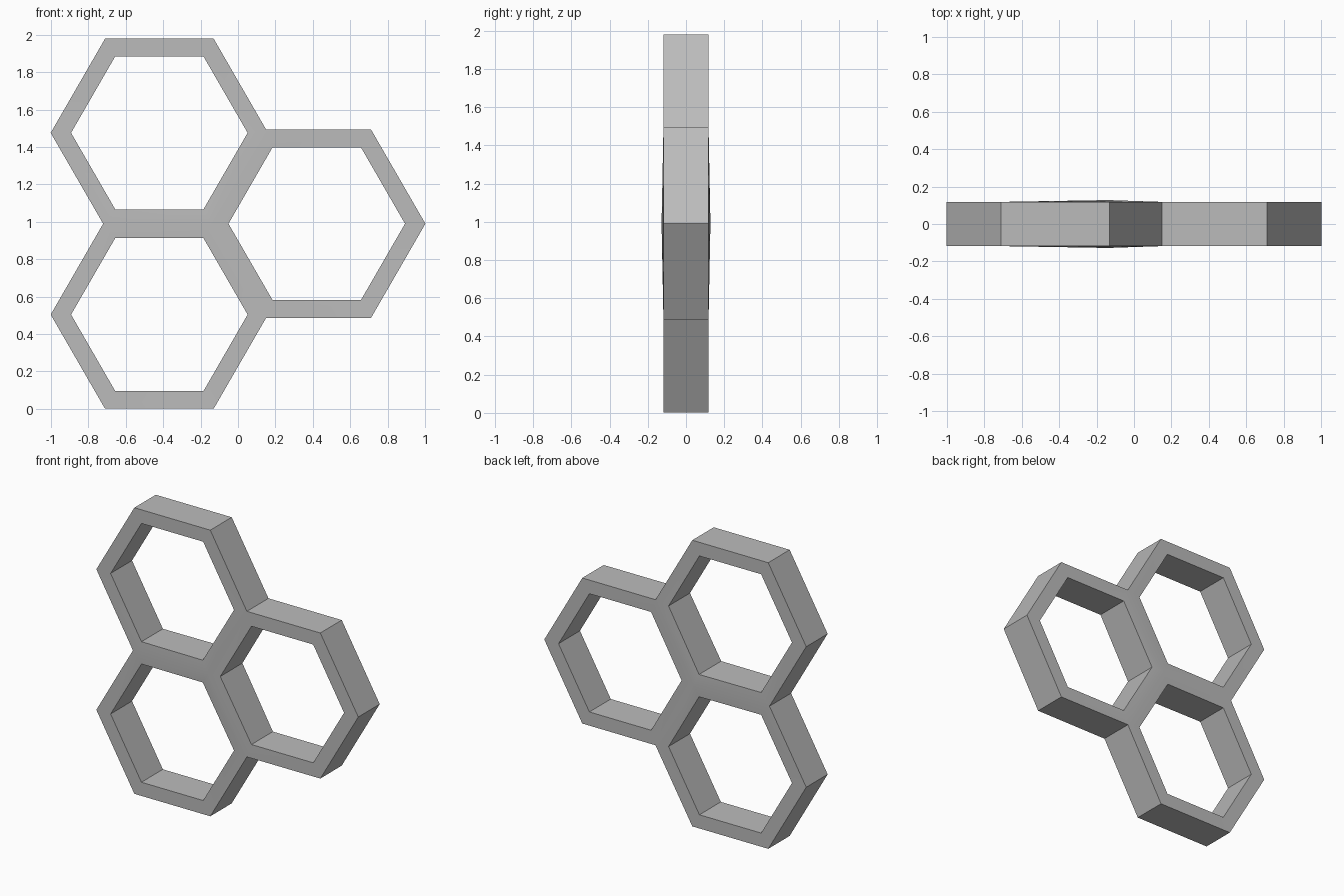
import bpy, bmesh
from math import radians
from mathutils import Vector, Matrix

if "Cube" in bpy.data.objects:
    bpy.data.objects.remove(bpy.data.objects["Cube"], do_unlink=True)

SPACING = 0.561      # junction to cell centre
OUTER = 0.581        # outer corner radius
INNER = 0.472        # opening corner radius
HALF_DEPTH = 0.117
JUNCTION = Vector((-0.14, 0, 0.99))


def polar(radius, degrees):
    """Point in the upright plane."""
    return Matrix.Rotation(-radians(degrees), 3, 'Y') @ Vector((radius, 0, 0))


grey = bpy.data.materials.new("mid grey")
grey.use_nodes = True
colour = (0.5, 0.5, 0.5, 1)
grey.diffuse_color = colour
grey.node_tree.nodes["Principled BSDF"].inputs["Base Color"].default_value = colour

bm = bmesh.new()


def pair(point, bulge=0.0):
    """Matching front and back vertices."""
    offset = Vector((0, HALF_DEPTH + bulge, 0))
    return bm.verts.new(point - offset), bm.verts.new(point + offset)


# Shared corners: the slightly thicker middle and the three notches
middle = pair(JUNCTION, 0.011)
notches = {a: pair(JUNCTION + polar(OUTER, a), 0.001) for a in (60, 180, 300)}

# Three cells around the middle
for facing in (0, 120, 240):
    centre = JUNCTION + polar(SPACING, facing)
    rim, opening = [], []
    for step in range(6):
        angle = facing + 60 * step
        if step == 3:
            rim.append(middle)
        elif step == 2:
            rim.append(notches[(facing + 60) % 360])
        elif step == 4:
            rim.append(notches[(facing - 60) % 360])
        else:
            rim.append(pair(centre + polar(OUTER, angle)))
        bulge = 0.004 if step == 3 else 0.0
        opening.append(pair(centre + polar(INNER, angle), bulge))
    for i in range(6):
        j = (i + 1) % 6
        (of, ob), (pf, pb) = rim[i], rim[j]
        (nf, nb), (mf, mb) = opening[i], opening[j]
        bm.faces.new((of, pf, mf, nf))
        bm.faces.new((nb, mb, pb, ob))
        bm.faces.new((nf, mf, mb, nb))
        if i not in (2, 3):
            bm.faces.new((ob, pb, pf, of))

bmesh.ops.recalc_face_normals(bm, faces=bm.faces)
mesh = bpy.data.meshes.new("honeycomb_shelf")
bm.to_mesh(mesh)
bm.free()
mesh.materials.append(grey)

shelf = bpy.data.objects.new("honeycomb_shelf", mesh)
bpy.context.collection.objects.link(shelf)
bpy.context.view_layer.objects.active = shelf
shelf.select_set(True)
bpy.ops.object.shade_smooth_by_angle(angle=radians(30))
